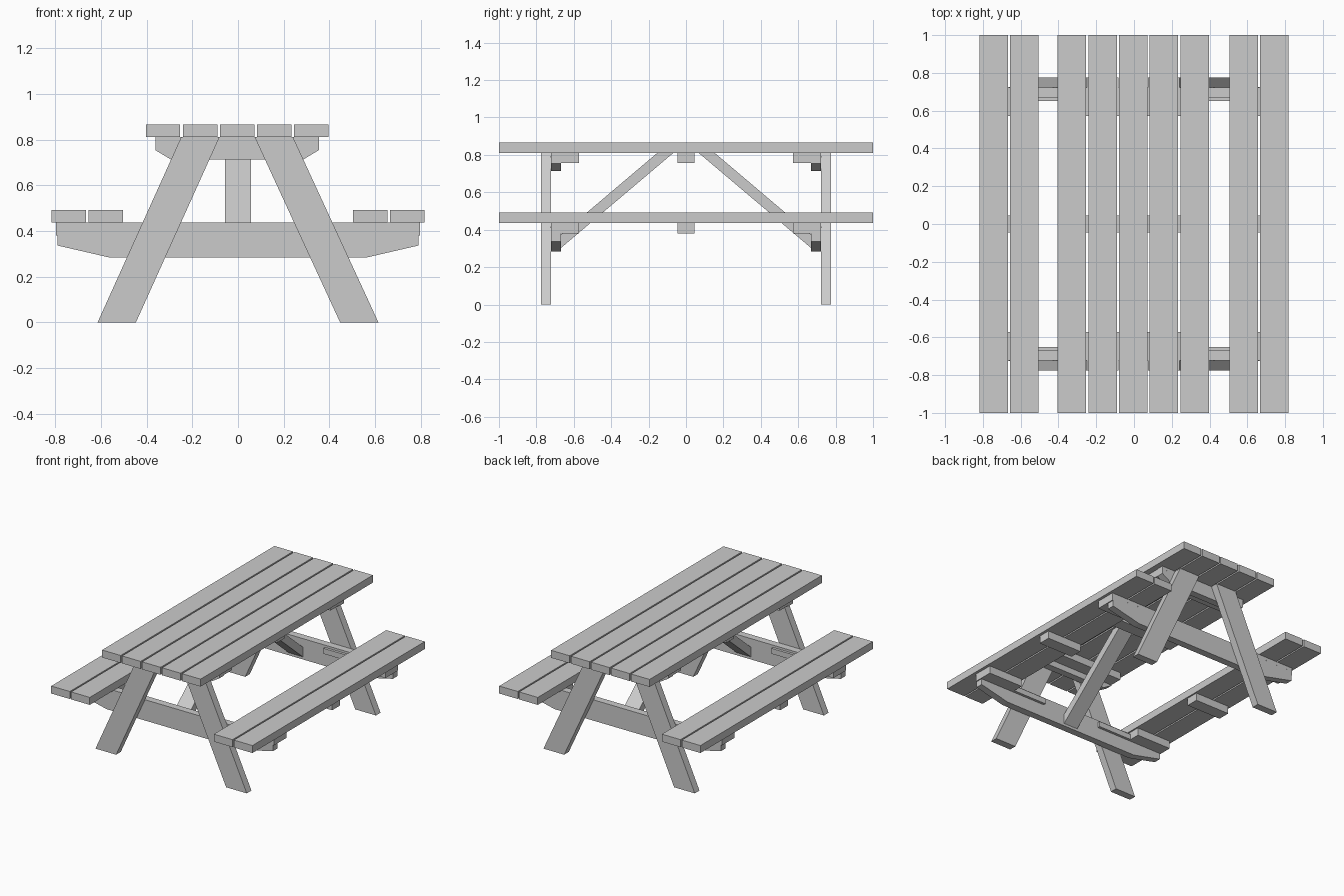
import bpy, bmesh
from math import pi
from mathutils import Matrix

if "Cube" in bpy.data.objects:
    bpy.data.objects.remove(bpy.data.objects["Cube"])


def finish(name, bm):
    bmesh.ops.recalc_face_normals(bm, faces=bm.faces)
    mesh = bpy.data.meshes.new(name)
    bm.to_mesh(mesh)
    bm.free()
    ob = bpy.data.objects.new(name, mesh)
    bpy.context.collection.objects.link(ob)
    return ob


def prism(name, pts, axis, lo, hi):
    """Extrude a profile: axis 'y' takes (x, z) points, axis 'x' takes (y, z) points."""
    bm = bmesh.new()
    place = (lambda a, b: (a, lo, b)) if axis == 'y' else (lambda a, b: (lo, a, b))
    face = bm.faces.new([bm.verts.new(place(a, b)) for a, b in pts])
    new = bmesh.ops.extrude_face_region(bm, geom=[face])['geom']
    shift = (0, hi - lo, 0) if axis == 'y' else (hi - lo, 0, 0)
    bmesh.ops.translate(bm, vec=shift, verts=[v for v in new if isinstance(v, bmesh.types.BMVert)])
    return finish(name, bm)


def box(name, x0, x1, y0, y1, z0, z1):
    return prism(name, [(x0, z0), (x1, z0), (x1, z1), (x0, z1)], 'y', y0, y1)


def screw(x, y0, y1, z):
    bm = bmesh.new()
    m = Matrix.Translation((x, (y0 + y1) / 2, z)) @ Matrix.Rotation(pi / 2, 4, 'X')
    bmesh.ops.create_cone(bm, cap_ends=True, segments=8, radius1=0.004, radius2=0.004,
                          depth=abs(y1 - y0), matrix=m)
    finish("screw", bm)


TOP0, TOP1 = 0.811, 0.866      # table top planks
SEAT0, SEAT1 = 0.436, 0.491    # bench planks
CX = -0.004                    # table top sits slightly left of centre

# table top planks
for i in range(5):
    c = CX + (i - 2) * 0.1623
    box("table_plank", c - 0.0755, c + 0.0755, -1, 1, TOP0, TOP1)

# bench planks
for s in (-1, 1):
    for c in (0.58, 0.742):
        box("seat_plank", s * c - 0.0755, s * c + 0.0755, -1, 1, SEAT0, SEAT1)

# centre battens
box("table_centre_batten", CX - 0.355, CX + 0.355, -0.046, 0.046, 0.757, TOP0)
for s in (-1, 1):
    a, b = sorted((s * 0.515, s * 0.797))
    box("seat_centre_batten", a, b, -0.046, 0.046, 0.38, SEAT0)

# the two end frames
for e in (-1, 1):
    # splayed legs
    for s in (-1, 1):
        pts = [(s * 0.615, 0), (s * 0.447, 0), (s * 0.077 + CX, TOP0), (s * 0.245 + CX, TOP0)]
        prism("leg", pts, 'y', e * 0.722, e * 0.776)

    # long lower beam with tapered ends
    prism("seat_beam", [(-0.56, 0.283), (0.56, 0.283), (0.79, 0.336), (0.79, SEAT0),
                        (-0.79, SEAT0), (-0.79, 0.336)], 'y', e * 0.669, e * 0.722)
    # upper beam with clipped corners
    prism("top_beam", [(CX - 0.29, 0.713), (CX + 0.29, 0.713), (CX + 0.358, 0.754),
                       (CX + 0.358, TOP0), (CX - 0.358, TOP0), (CX - 0.358, 0.754)],
          'y', e * 0.669, e * 0.722)

    # flat battens beside the beams
    box("table_batten", CX - 0.355, CX + 0.355, e * 0.573, e * 0.721, 0.757, TOP0)
    for s in (-1, 1):
        a, b = sorted((s * 0.515, s * 0.797))
        box("seat_batten", a, b, e * 0.573, e * 0.721, 0.38, SEAT0)
        # thin ledger along the inside of the lower beam
        a, b = sorted((s * 0.24, s * 0.56))
        box("ledger", a, b, e * 0.65, e * 0.67, 0.38, 0.42)

    # diagonal brace from lower beam to table top
    prism("brace", [(e * 0.669, 0.302), (e * 0.067, TOP0), (e * 0.153, TOP0), (e * 0.669, 0.374)],
          'x', -0.058, 0.058)

    # screw heads on the beams
    for s in (-1, 1):
        for x in (0.57, 0.66, 0.75):
            screw(s * x, e * 0.667, e * 0.724, 0.412)
        screw(CX + s * 0.318, e * 0.667, e * 0.724, 0.79)
